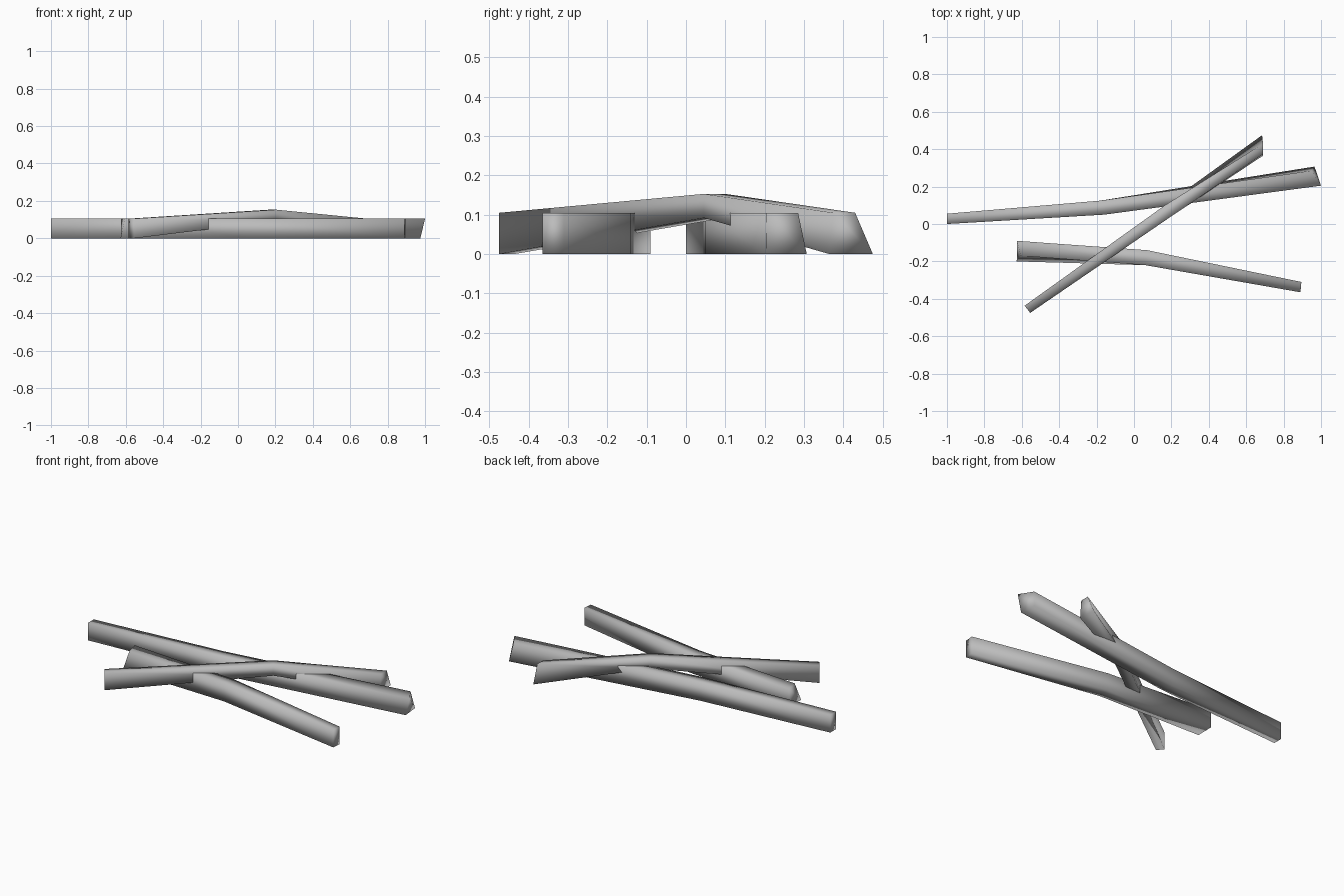
import bpy

cube = bpy.data.objects.get("Cube")
if cube:
    bpy.data.objects.remove(cube)

grey = bpy.data.materials.new("plain grey")
grey.use_nodes = True
COLOUR = (0.5, 0.5, 0.5, 1)
grey.diffuse_color = COLOUR
grey.node_tree.nodes["Principled BSDF"].inputs["Base Color"].default_value = COLOUR


def ring(front, back, low=0.0, high=0.105, low_front=None, low_back=None):
    """Four corners of a cross-section: lower front, lower back, upper back, upper front."""
    return [(*(low_front or front), low), (*(low_back or back), low),
            (*back, high), (*front, high)]


def stick(name, rings):
    """Join four-cornered sections, from left to right, into a closed smooth stick."""
    verts = [v for r in rings for v in r]
    faces = [(0, 1, 2, 3)]
    for a in range(0, len(verts) - 4, 4):
        for i in range(4):
            j = (i + 1) % 4
            faces.append((a + i, a + 4 + i, a + 4 + j, a + j))
    end = len(verts) - 4
    faces.append((end + 3, end + 2, end + 1, end))
    mesh = bpy.data.meshes.new(name)
    mesh.from_pydata(verts, [], faces)
    mesh.materials.append(grey)
    mesh.shade_smooth()
    obj = bpy.data.objects.new(name, mesh)
    bpy.context.collection.objects.link(obj)
    return obj


# Long stick lying at the back, thicker towards its left end
stick("back_stick", [
    ring((-1.0, 0.0), (-1.0, 0.055)),
    ring((-0.16, 0.05), (-0.18, 0.125)),
    ring((1.0, 0.205), (0.95, 0.285), low_front=(0.975, 0.203), low_back=(0.965, 0.307)),
])

# Stick lying at the front, thicker towards its right end
stick("front_stick", [
    ring((-0.605, -0.17), (-0.625, -0.09), low_front=(-0.627, -0.2)),
    ring((0.06, -0.22), (0.07, -0.14)),
    ring((0.89, -0.365), (0.895, -0.31)),
])

# Bent stick resting across the other two
stick("top_stick", [
    ring((-0.555, -0.475), (-0.585, -0.437)),
    ring((0.205, 0.045), (0.165, 0.1), low=0.092, high=0.153),
    ring((0.69, 0.375), (0.69, 0.43), low_front=(0.69, 0.365), low_back=(0.685, 0.475)),
])
